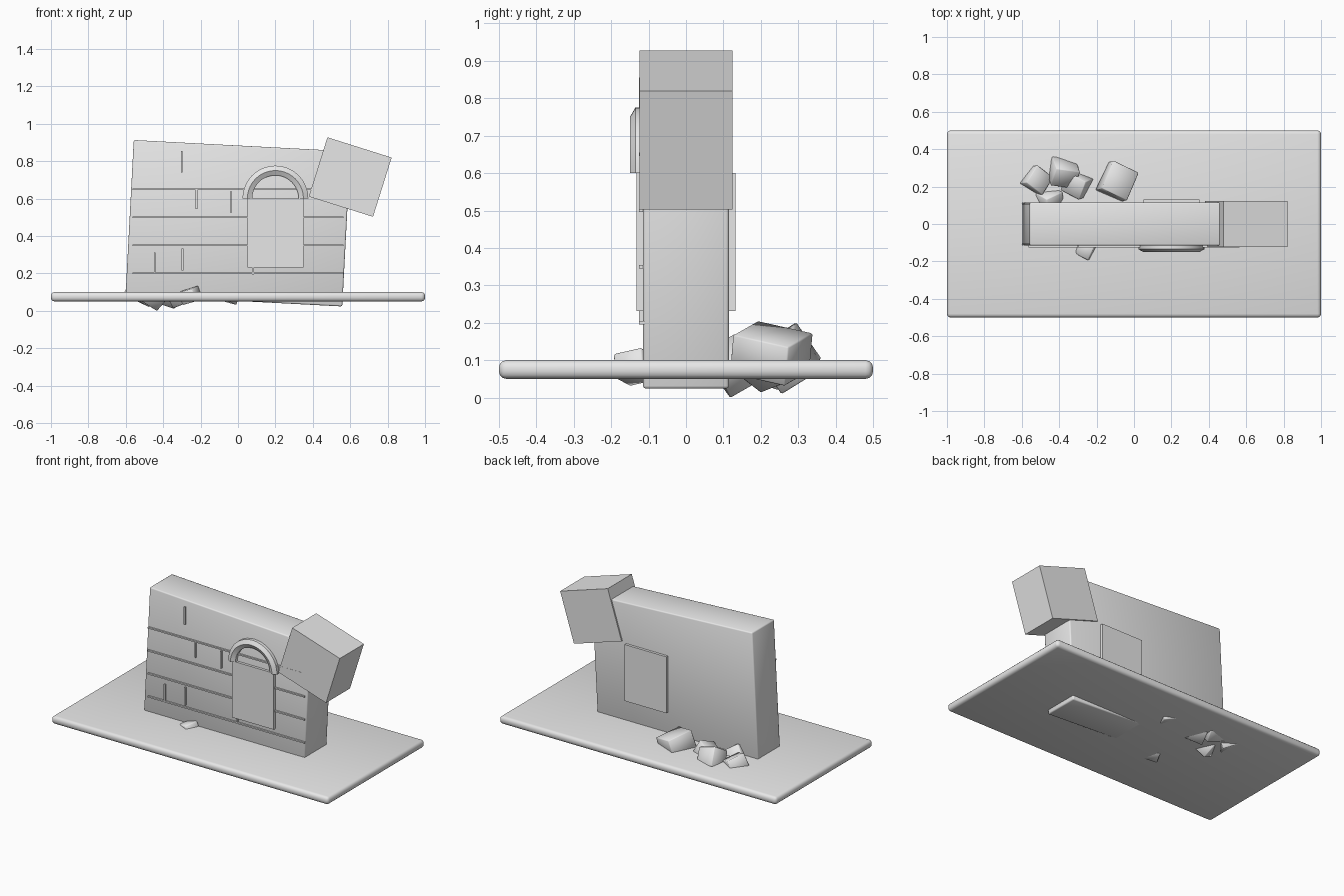
import bpy, bmesh, math
from mathutils import Matrix, Vector, Euler

if "Cube" in bpy.data.objects:
    bpy.data.objects.remove(bpy.data.objects["Cube"])

# one plain grey for the whole model
stone = bpy.data.materials.new("stone grey")
stone.diffuse_color = (0.8, 0.8, 0.8, 1)
stone.use_nodes = True
stone.node_tree.nodes["Principled BSDF"].inputs["Base Color"].default_value = stone.diffuse_color


def finish(name, bm, smooth=False):
    bmesh.ops.recalc_face_normals(bm, faces=bm.faces)
    for f in bm.faces:
        f.smooth = smooth
    me = bpy.data.meshes.new(name)
    bm.to_mesh(me)
    bm.free()
    me.materials.append(stone)
    ob = bpy.data.objects.new(name, me)
    bpy.context.collection.objects.link(ob)
    return ob


def block(name, loc, size, rot=(0, 0, 0), bevel=0, segs=2):
    """Box with rotation in degrees; bevelled boxes are smooth shaded."""
    bm = bmesh.new()
    bmesh.ops.create_cube(bm, size=1)
    bmesh.ops.scale(bm, vec=size, verts=bm.verts)
    if bevel:
        bmesh.ops.bevel(bm, geom=bm.edges[:], offset=bevel, segments=segs,
                        profile=0.5, affect='EDGES')
    turn = Euler([math.radians(a) for a in rot]).to_matrix().to_4x4()
    bm.transform(Matrix.Translation(loc) @ turn)
    return finish(name, bm, bevel > 0)


# rounded ground slab
block("base_slab", (0, 0, 0.075), (2, 1, 0.05), bevel=0.02, segs=3)

# leaning wall, sunk into the slab at its right end
block("wall", (0, 0, 0.468), (1.16, 0.23, 0.83), (0, 3, 0), bevel=0.008)

# tilted block at the broken corner
block("corner_block", (0.6, 0, 0.715), (0.36, 0.248, 0.332), (0, 17.5, 0))

# window panel running through the wall
block("window_panel", (0.2, 0, 0.416), (0.3, 0.264, 0.368))

# horizontal mortar courses on the front
for i in range(4):
    block(f"mortar_course_{i + 1}", (0, -0.116, 0.2 + 0.15 * i), (1.13, 0.018, 0.009))

# vertical mortar joints: x, bottom, top
joints = [(-0.3, 0.74, 0.855), (-0.222, 0.545, 0.655), (-0.037, 0.525, 0.637),
          (-0.445, 0.2, 0.312), (-0.297, 0.215, 0.332), (0.08, 0.195, 0.3)]
for i, (x, lo, hi) in enumerate(joints):
    block(f"mortar_joint_{i + 1}", (x, -0.116, (lo + hi) / 2), (0.009, 0.018, hi - lo))

# half ring with a six-sided section over the window
bm = bmesh.new()
rings = []
steps = 20
for i in range(steps + 1):
    a = math.pi * i / steps
    ring = []
    for k in range(6):
        t = math.radians(30 + 60 * k)
        r = 0.15 + 0.03 * math.cos(t)
        ring.append(bm.verts.new((0.2 + r * math.cos(a), -0.12 - 0.03 * math.sin(t),
                                  0.6 + r * math.sin(a))))
    rings.append(ring)
for p, q in zip(rings, rings[1:]):
    for k in range(6):
        bm.faces.new((p[k], p[(k + 1) % 6], q[(k + 1) % 6], q[k]))
bm.faces.new(rings[0])
bm.faces.new(rings[-1])
arch = finish("window_arch", bm)
bpy.context.view_layer.objects.active = arch
arch.select_set(True)
bpy.ops.object.shade_smooth_by_angle(angle=math.radians(35))

# fallen rubble: centre, size, rotation
rubble = [
    ((-0.09, 0.228, 0.118), (0.155, 0.165, 0.11), (-12, 14, -26)),
    ((-0.378, 0.275, 0.105), (0.135, 0.11, 0.12), (32, 18, -8)),
    ((-0.303, 0.212, 0.095), (0.12, 0.11, 0.10), (22, -20, -28)),
    ((-0.523, 0.233, 0.095), (0.115, 0.115, 0.09), (-18, 20, -38)),
    ((-0.45, 0.125, 0.085), (0.11, 0.10, 0.10), (35, 30, 25)),
    ((-0.255, -0.135, 0.082), (0.085, 0.085, 0.07), (12, -14, -28)),
]
for i, (loc, size, rot) in enumerate(rubble):
    block(f"rubble_{i + 1}", loc, size, rot, bevel=0.004, segs=1)
